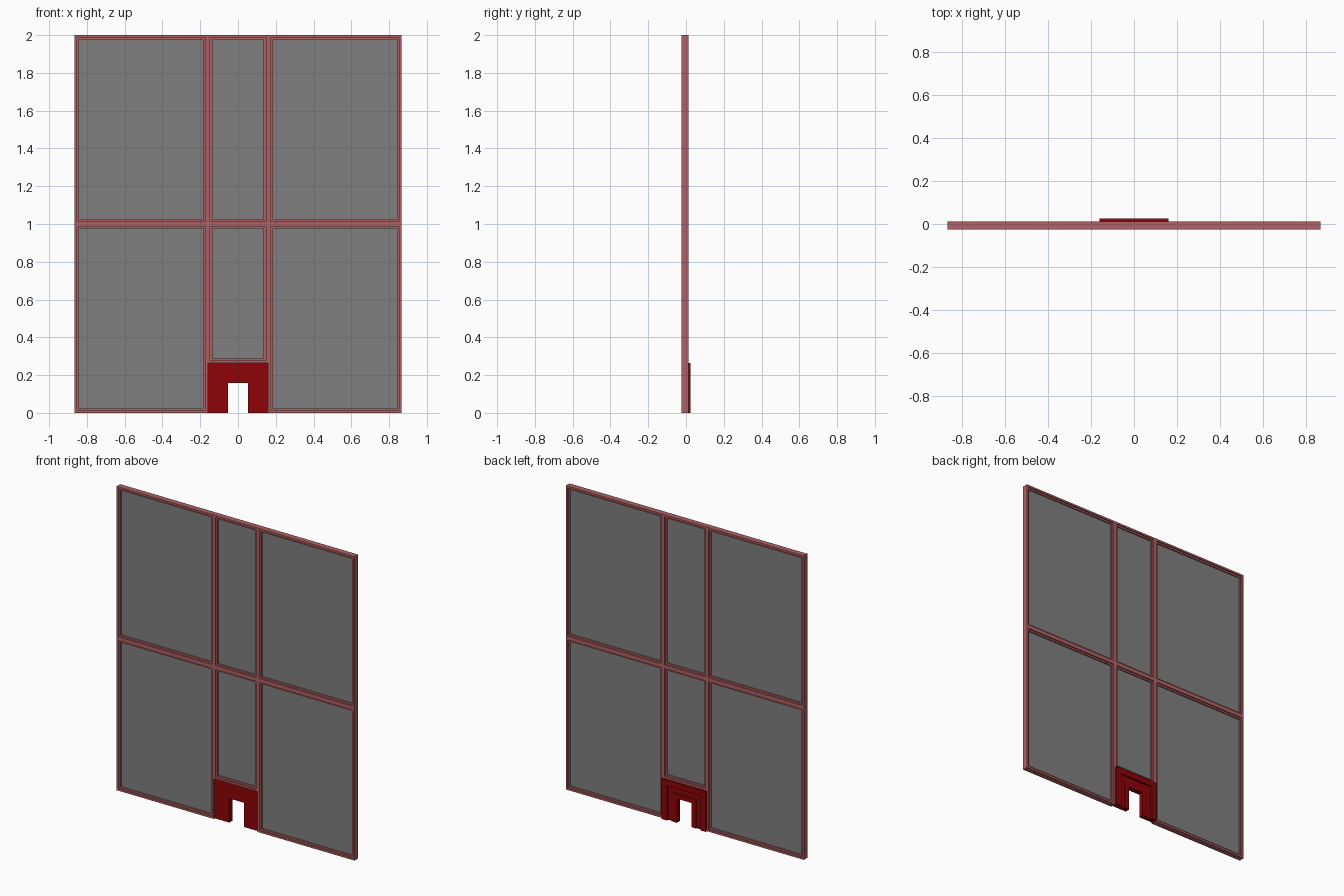
import bpy, bmesh

if "Cube" in bpy.data.objects:
    bpy.data.objects.remove(bpy.data.objects["Cube"])


def material(name, color):
    m = bpy.data.materials.new(name)
    m.diffuse_color = color
    m.use_nodes = True
    m.node_tree.nodes["Principled BSDF"].inputs["Base Color"].default_value = m.diffuse_color
    return m


FRAME = material("frame_pale_red", (0.42, 0.12, 0.125, 1.0))
GLASS = material("grey_glass", (0.215, 0.215, 0.215, 1.0))
DOOR = material("door_red", (0.27, 0.001, 0.002, 1.0))


def sweep(name, x0, x1, z0, z1, profile, mat, closed=True):
    """Sweep a closed (inset, y) profile around a rectangle.
    An open sweep leaves out the bottom side and caps both feet."""
    bm = bmesh.new()
    rings = []
    for d, y in profile:
        low = z0 + d if closed else z0
        corners = [(x0 + d, low), (x0 + d, z1 - d), (x1 - d, z1 - d), (x1 - d, low)]
        rings.append([bm.verts.new((x, y, z)) for x, z in corners])
    n = len(rings)
    for i in range(n):
        a, b = rings[i], rings[(i + 1) % n]
        for k in range(4 if closed else 3):
            j = (k + 1) % 4
            bm.faces.new((a[k], a[j], b[j], b[k]))
    if not closed:
        bm.faces.new([r[0] for r in rings])
        bm.faces.new([r[3] for r in rings])
    bmesh.ops.recalc_face_normals(bm, faces=bm.faces)
    me = bpy.data.meshes.new(name)
    bm.to_mesh(me)
    bm.free()
    me.materials.append(mat)
    ob = bpy.data.objects.new(name, me)
    bpy.context.collection.objects.link(ob)
    return ob


def box(name, lo, hi, mat):
    bpy.ops.mesh.primitive_cube_add(size=1, location=[(a + b) / 2 for a, b in zip(lo, hi)])
    ob = bpy.context.object
    ob.name = name
    ob.scale = [b - a for a, b in zip(lo, hi)]
    ob.data.materials.append(mat)


# stepped window frame section: full depth outside, thinner lip inside
SECTION = [(0, -0.025), (0.013, -0.025), (0.013, -0.017), (0.024, -0.017),
           (0.024, 0.004), (0.013, 0.004), (0.013, 0.012), (0, 0.012)]

# six glazed panels, three touching columns by two rows
columns = {"left": (-0.866, -0.16), "centre": (-0.16, 0.16), "right": (0.16, 0.866)}
for side, (x0, x1) in columns.items():
    for row, z0, z1 in (("lower", 0.0, 1.0), ("upper", 1.0, 2.0)):
        if side == "centre" and row == "lower":
            z0 = 0.265
        sweep(f"{side}_{row}_frame", x0, x1, z0, z1, SECTION, FRAME)
        e = 0.02
        box(f"{side}_{row}_glass", (x0 + e, -0.009, z0 + e), (x1 - e, -0.004, z1 - e), GLASS)

# doorway surround: flat front, stepped back
sweep("doorway_surround", -0.16, 0.16, 0.0, 0.265,
      [(0, -0.014), (0.106, -0.014), (0.106, 0.018), (0.075, 0.018),
       (0.075, 0.012), (0.038, 0.012), (0.038, 0.025), (0, 0.025)], DOOR, closed=False)
